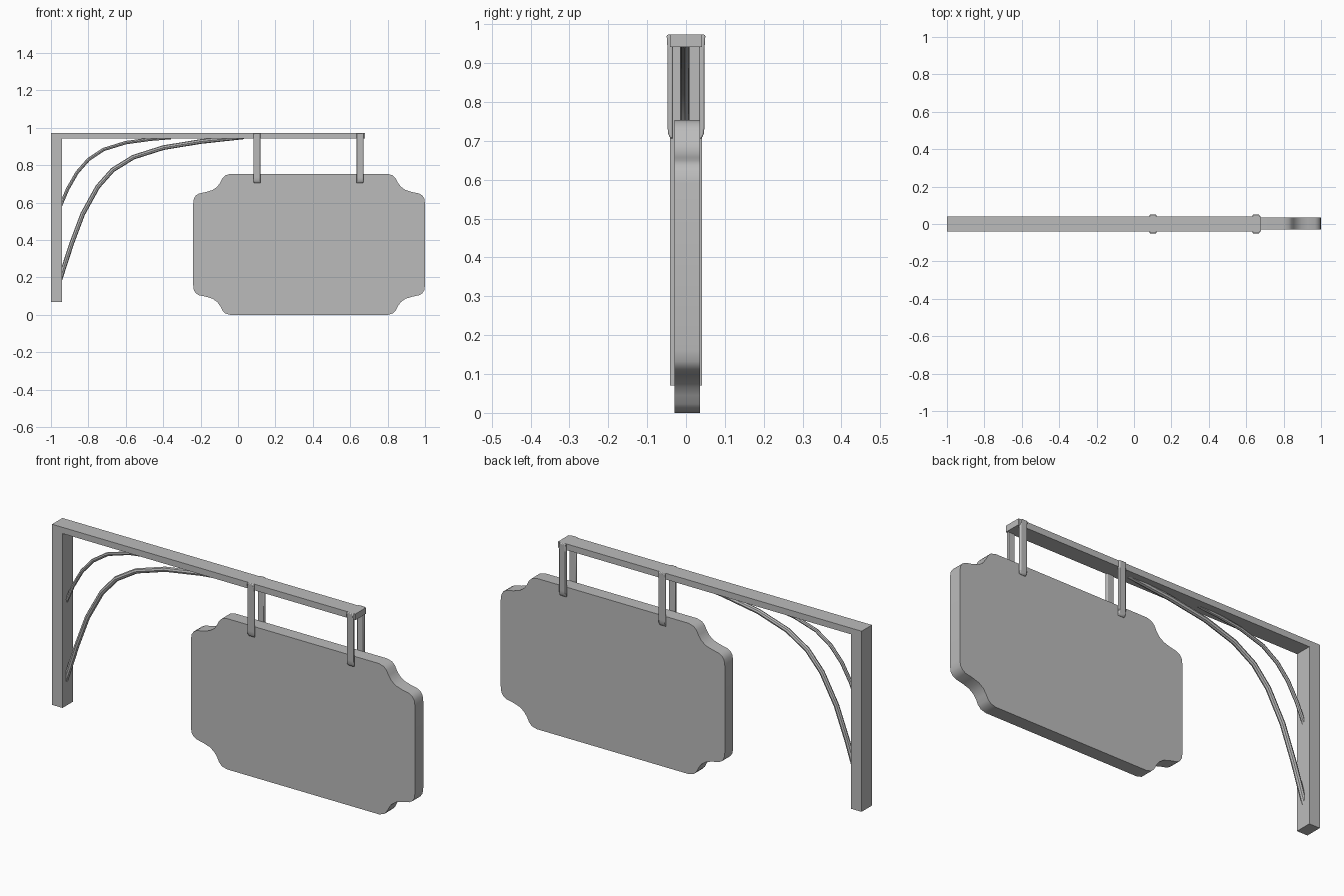
import bpy, bmesh, math
from mathutils import Vector

cube = bpy.data.objects.get("Cube")
if cube:
    bpy.data.objects.remove(cube, do_unlink=True)

grey = bpy.data.materials.new("plain grey")
grey.use_nodes = True
colour = (0.5, 0.5, 0.5, 1)
grey.diffuse_color = colour
grey.node_tree.nodes["Principled BSDF"].inputs["Base Color"].default_value = colour


def finish(obj, angle=35):
    """Give the object its material and smooth its gentle edges."""
    obj.data.materials.append(grey)
    bpy.ops.object.select_all(action="DESELECT")
    obj.select_set(True)
    bpy.context.view_layer.objects.active = obj
    bpy.ops.object.shade_smooth_by_angle(angle=math.radians(angle))
    return obj


def prism(name, outline, offset):
    """Extrude a closed outline of 3D points by an offset."""
    bm = bmesh.new()
    face = bm.faces.new([bm.verts.new(p) for p in outline])
    swept = bmesh.ops.extrude_face_region(bm, geom=[face])["geom"]
    bmesh.ops.translate(bm, vec=Vector(offset),
                        verts=[g for g in swept if isinstance(g, bmesh.types.BMVert)])
    bmesh.ops.recalc_face_normals(bm, faces=bm.faces)
    mesh = bpy.data.meshes.new(name)
    bm.to_mesh(mesh)
    bm.free()
    obj = bpy.data.objects.new(name, mesh)
    bpy.context.collection.objects.link(obj)
    return obj


# Wall post and top beam in one L-shaped piece
half = 0.041
corner = [(-1, 0.07), (-0.942, 0.07), (-0.942, 0.942),
          (0.678, 0.942), (0.678, 0.973), (-1, 0.973)]
finish(prism("post_and_beam", [(x, -half, z) for x, z in corner], (0, 2 * half, 0)))

# Sign board: one scalloped corner mirrored to all four
cx, cz = 0.38, 0.377
scallop = [(0.62, 0.215), (0.616, 0.245), (0.605, 0.262), (0.588, 0.272), (0.55, 0.28),
           (0.515, 0.291), (0.49, 0.309), (0.474, 0.332), (0.463, 0.354),
           (0.448, 0.369), (0.42, 0.377)]
board = []
for sx, sz, step in ((1, 1, 1), (-1, 1, -1), (-1, -1, 1), (1, -1, -1)):
    board += [(cx + sx * x, -0.03, cz + sz * z) for x, z in scallop[::step]]
finish(prism("sign_board", board, (0, 0.066, 0)), 50)

# Hanger straps: front and back pair at two places along the beam
strap = [(0.034, 0.973), (0.05, 0.973), (0.0475, 0.935), (0.0475, 0.735),
         (0.046, 0.718), (0.041, 0.707), (0.034, 0.703)]
for place, x in (("inner", 0.102), ("outer", 0.652)):
    for side, sign in (("front", -1), ("back", 1)):
        obj = prism(f"{place}_{side}_hanger",
                    [(x - 0.0185, sign * y, z) for y, z in strap], (0.037, 0, 0))
        bevel = obj.modifiers.new("soft edges", "BEVEL")
        bevel.width = 0.004
        bevel.segments = 2
        bevel.limit_method = "ANGLE"
        finish(obj, 40)


# Curved brackets between post and beam
def bracket(name, points, radius):
    curve = bpy.data.curves.new(name, "CURVE")
    curve.dimensions = "3D"
    curve.bevel_depth = radius
    curve.bevel_resolution = 2
    curve.use_fill_caps = True
    spline = curve.splines.new("POLY")
    spline.points.add(len(points) - 1)
    for p, (x, z) in zip(spline.points, points):
        p.co = (x, -0.003, z, 1)
    obj = bpy.data.objects.new(name, curve)
    bpy.context.collection.objects.link(obj)
    bpy.ops.object.select_all(action="DESELECT")
    obj.select_set(True)
    bpy.context.view_layer.objects.active = obj
    bpy.ops.object.convert(target="MESH")
    finish(bpy.context.object)


bracket("lower_bracket", [(-0.955, 0.18), (-0.89, 0.38), (-0.83, 0.54), (-0.75, 0.685),
                          (-0.67, 0.775), (-0.56, 0.843), (-0.4, 0.894),
                          (-0.2, 0.927), (0.03, 0.952)], 0.0125)
bracket("upper_bracket", [(-0.955, 0.57), (-0.91, 0.675), (-0.86, 0.762), (-0.8, 0.83),
                          (-0.72, 0.884), (-0.6, 0.921), (-0.47, 0.939), (-0.36, 0.948)], 0.009)
